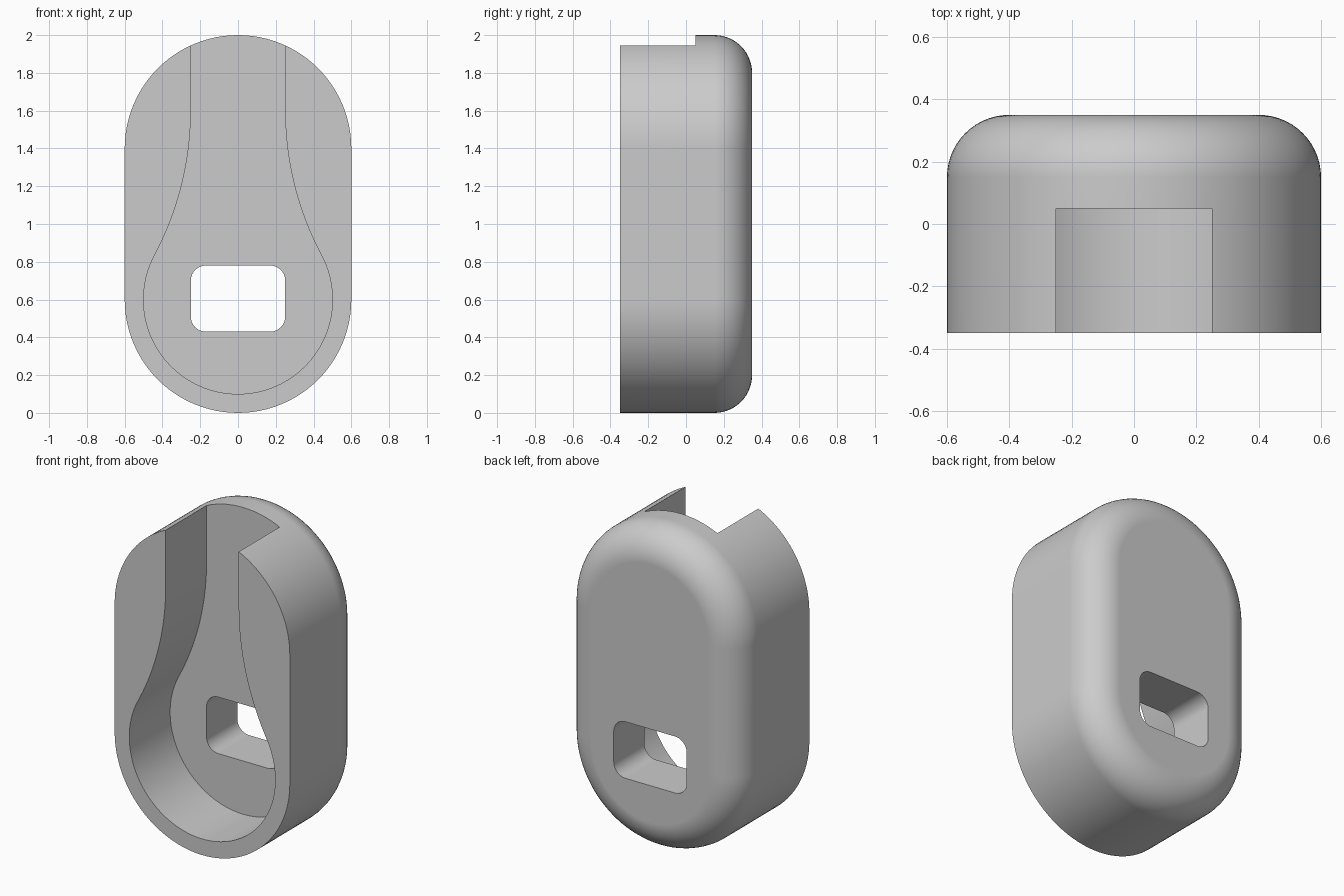
import bpy, bmesh
from math import pi, sin, cos, atan2

default = bpy.data.objects.get("Cube")
if default:
    bpy.data.objects.remove(default, do_unlink=True)

grey = bpy.data.materials.new("light grey")
grey.use_nodes = True
colour = (0.6, 0.6, 0.6, 1)
grey.diffuse_color = colour
grey.node_tree.nodes["Principled BSDF"].inputs["Base Color"].default_value = colour


def arc(cx, cz, r, start, end, n):
    return [(cx + r * cos(start + (end - start) * i / n),
             cz + r * sin(start + (end - start) * i / n)) for i in range(n + 1)]


def stadium(r):
    return arc(0, 1.4, r, 0, pi, 48) + arc(0, 0.6, r, pi, 2 * pi, 48)


def loft(name, rings):
    """Join equal outlines, given as (y, [(x, z), ...]), into a closed solid."""
    bm = bmesh.new()
    loops = [[bm.verts.new((x, y, z)) for x, z in pts] for y, pts in rings]
    for a, b in zip(loops, loops[1:]):
        for i in range(len(a)):
            j = (i + 1) % len(a)
            bm.faces.new((a[i], a[j], b[j], b[i]))
    bm.faces.new(loops[0])
    bm.faces.new(loops[-1])
    bmesh.ops.recalc_face_normals(bm, faces=bm.faces)
    mesh = bpy.data.meshes.new(name)
    bm.to_mesh(mesh)
    bm.free()
    mesh.materials.append(grey)
    obj = bpy.data.objects.new(name, mesh)
    bpy.context.collection.objects.link(obj)
    return obj


# Capsule-shaped body with a rounded back edge
fillet, steps = 0.2, 14
rings = [(-0.35, stadium(0.6))]
for i in range(steps + 1):
    t = pi / 2 * i / steps
    rings.append((0.15 + fillet * sin(t), stadium(0.4 + fillet * cos(t))))
body = loft("holder_body", rings)

# Keyhole pocket: round bowl flaring smoothly into a neck open at the top
bowl, neck, flare_z, flare_r = 0.5, 0.25, 1.6, 1.625
flare_x = neck + flare_r
a = atan2(flare_z - 0.6, flare_x)
right = arc(0, 0.6, bowl, -pi / 2, a, 40)
right += arc(flare_x, flare_z, flare_r, pi + a, pi, 20)[1:] + [(neck, 2.2)]
left = [(-x, z) for x, z in reversed(right[1:])]
keyhole = right + left
pocket = loft("pocket_cutter", [(-0.6, keyhole), (0.05, keyhole)])

# Rounded rectangular window through the back wall
r = 0.08
slot = []
for k, (x, z) in enumerate([(0.17, 0.7), (-0.17, 0.7), (-0.17, 0.51), (0.17, 0.51)]):
    slot += arc(x, z, r, k * pi / 2, (k + 1) * pi / 2, 10)
window = loft("window_cutter", [(-0.2, slot), (0.6, slot)])

# Cut the openings and drop the cutters
bpy.ops.object.select_all(action='DESELECT')
bpy.context.view_layer.objects.active = body
body.select_set(True)
for cutter in (pocket, window):
    cutter.hide_render = True
    mod = body.modifiers.new("cut", 'BOOLEAN')
    mod.operation, mod.solver, mod.object = 'DIFFERENCE', 'EXACT', cutter
    bpy.ops.object.modifier_apply(modifier=mod.name)
    bpy.data.objects.remove(cutter, do_unlink=True)

# Smooth curved walls, crisp rims
bpy.ops.object.shade_smooth_by_angle(angle=pi / 6)
normals = body.modifiers.new("weighted normals", 'WEIGHTED_NORMAL')
normals.keep_sharp = True
